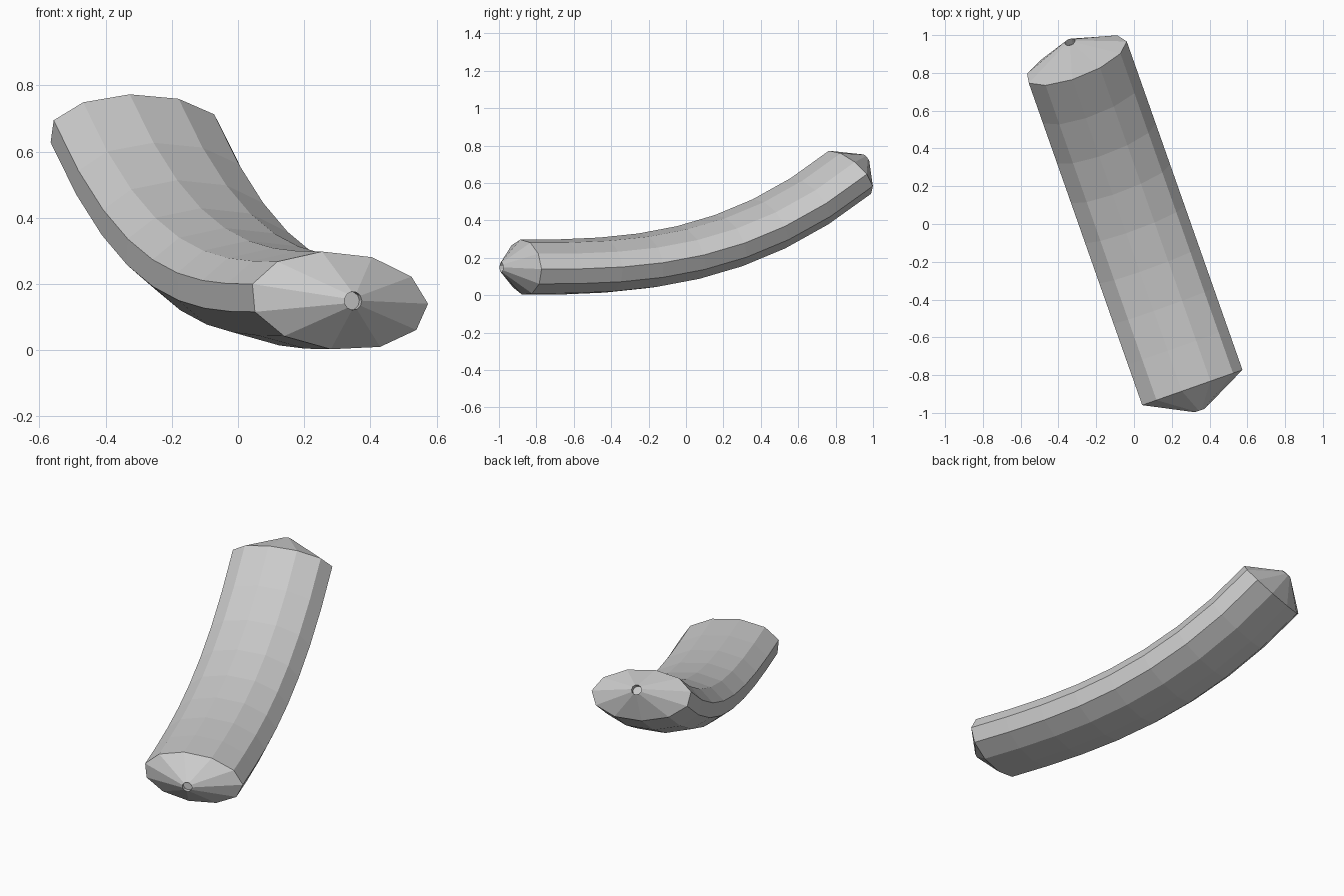
import bpy, bmesh, math
from mathutils import Vector, Matrix

if "Cube" in bpy.data.objects:
    bpy.data.objects.remove(bpy.data.objects["Cube"])

SIDES, SEGS = 11, 8
HALF, RISE, POWER = 0.919, 0.505, 2.75     # path half length, lift, bend shape
YAW = Matrix.Rotation(math.radians(19.4), 3, 'Z')
ROLL = math.radians(-4.5)
PHASE = math.radians(5.2)

bm = bmesh.new()


def ring(s, z, tilt, a, b):
    """Elliptical ring across the path at (s, z), facing along the tilted tangent."""
    up = Vector((0, -math.sin(tilt), math.cos(tilt)))
    verts = []
    for i in range(SIDES):
        t = PHASE + 2 * math.pi * i / SIDES
        u, v = a * math.cos(t), b * math.sin(t)
        u, v = (u * math.cos(ROLL) - v * math.sin(ROLL),
                u * math.sin(ROLL) + v * math.cos(ROLL))
        p = YAW @ (Vector((u, s, z)) + up * v)
        verts.append(bm.verts.new(p))
    return verts


def path(t):
    s = -HALF + 2 * HALF * t
    z = 0.149 + RISE * t ** POWER
    tilt = math.atan(RISE * POWER * t ** (POWER - 1) / (2 * HALF))
    return s, z, tilt


def end_ring(t, dist, r):
    """Small round ring, dist along the tangent from the path point."""
    s, z, tilt = path(t)
    return ring(s + dist * math.cos(tilt), z + dist * math.sin(tilt), tilt, r, r)


# near pinched end with recess, curved body, far pinched end with recess
rings = [end_ring(0, -0.105, 0.028), end_ring(0, -0.128, 0.028)]
rings += [ring(*path(i / SEGS), 0.286, 0.148) for i in range(SEGS + 1)]
rings += [end_ring(1, 0.128, 0.028), end_ring(1, 0.09, 0.028)]

for r0, r1 in zip(rings, rings[1:]):
    for i in range(SIDES):
        j = (i + 1) % SIDES
        bm.faces.new((r0[i], r0[j], r1[j], r1[i]))
bm.faces.new(rings[0])
bm.faces.new(rings[-1])
bmesh.ops.recalc_face_normals(bm, faces=bm.faces)

mesh = bpy.data.meshes.new("curved_sausage")
bm.to_mesh(mesh)
bm.free()
bpy.context.collection.objects.link(bpy.data.objects.new("curved_sausage", mesh))
